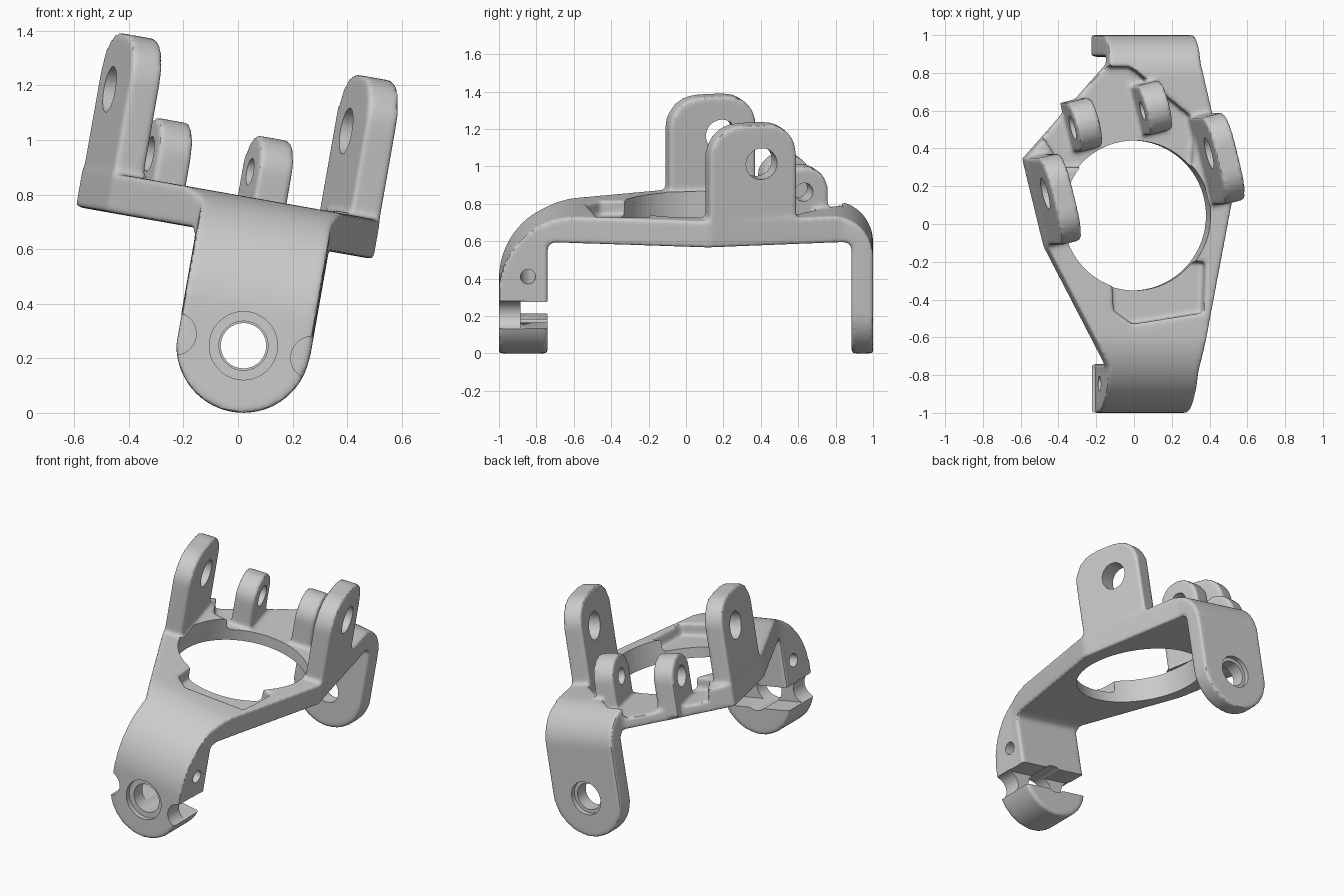
import bpy, bmesh
from math import radians, cos, sin
from mathutils import Matrix

if "Cube" in bpy.data.objects:
    bpy.data.objects.remove(bpy.data.objects["Cube"])

# Everything is modelled square to its pivot axis, then rolled 10 degrees about y.
ROLL = Matrix.Translation((0.02, 0, 0.246)) @ Matrix.Rotation(radians(10), 4, 'Y')
HINGE = Matrix.Rotation(radians(14), 4, 'Z')     # plan angle of the upright lugs


def arc(cx, cy, r, a0, a1, n=12):
    return [(cx + r * cos(radians(a0 + (a1 - a0) * i / n)),
             cy + r * sin(radians(a0 + (a1 - a0) * i / n))) for i in range(n + 1)]


def prism(name, pts, axis, a, b):
    """Extrude a 2D profile along an axis from a to b."""
    place = {'X': lambda p, t: (t, p[0], p[1]),
             'Y': lambda p, t: (p[0], t, p[1]),
             'Z': lambda p, t: (p[0], p[1], t)}[axis]
    bm = bmesh.new()
    lo = [bm.verts.new(place(p, a)) for p in pts]
    hi = [bm.verts.new(place(p, b)) for p in pts]
    bm.faces.new(lo)
    bm.faces.new(hi)
    for i in range(len(pts)):
        j = (i + 1) % len(pts)
        bm.faces.new((lo[i], lo[j], hi[j], hi[i]))
    bmesh.ops.recalc_face_normals(bm, faces=bm.faces)
    me = bpy.data.meshes.new(name)
    bm.to_mesh(me)
    bm.free()
    ob = bpy.data.objects.new(name, me)
    bpy.context.collection.objects.link(ob)
    return ob


def rod(cx, cy, r, axis, a, b):
    return prism("cutter", arc(cx, cy, r, 0, 352.5, 47), axis, a, b)


def modify(ob, kind, **settings):
    m = ob.modifiers.new(kind, kind)
    for key, value in settings.items():
        setattr(m, key, value)
    bpy.context.view_layer.objects.active = ob
    bpy.ops.object.modifier_apply(modifier=m.name)
    return ob


def boolean(ob, other, op='DIFFERENCE'):
    modify(ob, 'BOOLEAN', operation=op, solver='MANIFOLD', object=other)
    bpy.data.objects.remove(other)


# Frame: side profile cut by the plan outline and by the rounded leg ends
side = ([(-1, -0.5)] + arc(-0.58, 0.12, 0.42, 180, 90, 20)
        + arc(0.78, 0.32, 0.22, 90, 0) + [(1, -0.5), (0.885, -0.5)]
        + arc(0.845, 0.355, 0.04, 0, 90, 5) + arc(-0.70, 0.355, 0.04, 90, 180, 5)
        + [(-0.74, -0.5)])
frame = prism("bracket_frame", side, 'X', -1, 1)
plan = prism("plan", [(-0.243, -1.1), (0.243, -1.1), (0.243, -0.78), (0.415, 0.12),
                      (0.25, 0.84), (0.243, 1.1), (-0.243, 1.1), (-0.243, 0.85),
                      (-0.695, 0.345), (-0.58, -0.12), (-0.243, -0.76)], 'Z', -0.8, 0.9)
boolean(frame, plan, 'INTERSECT')
ends = prism("ends", arc(0, 0, 0.246, 180, 360, 32)
             + [(0.9, 0.03), (0.9, 1.2), (-0.9, 1.2), (-0.9, 0.03)], 'Y', -1.2, 1.2)
boolean(frame, ends, 'INTERSECT')

# Recesses in front of and behind the central opening
boolean(frame, prism("cutter", [(-0.24, -0.2), (-0.22, -0.46), (-0.12, -0.53),
                                (0.26, -0.47), (0.27, -0.2)], 'Z', 0.46, 0.8))
boolean(frame, prism("cutter", [(-0.13, 0.83), (0.22, 0.55), (0.2, 0.3),
                                (-0.5, 0.3), (-0.64, 0.53), (-0.33, 0.83)], 'Z', 0.465, 0.8))

# Tall side uprights and short rear ears: plan position, thickness, profile, hole
tall = ([(-0.284, 0.41), (0.192, 0.41)] + arc(0.031, 0.889, 0.161, 0, 90)
        + arc(-0.109, 0.875, 0.175, 90, 180))
short = [(-0.135, 0.415), (0.135, 0.415)] + arc(0, 0.633, 0.135, 0, 180, 24)
lugs = [("left_upright", -0.59, 0.175, 0.116, tall, 0.84, 0.085),
        ("right_upright", 0.29, 0.39, 0.116, tall, 0.84, 0.085),
        ("left_ear", -0.40, 0.525, 0.128, short, 0.632, 0.065),
        ("right_ear", -0.025, 0.615, 0.128, short, 0.632, 0.05)]
frame.select_set(True)
for name, u, v, thick, profile, h, r in lugs:
    ob = prism(name, profile, 'X', -thick / 2, thick / 2)
    ob.data.transform(Matrix.Translation((u, v, 0)) @ HINGE)
    ob.select_set(True)

# Fuse into one casting with softly rounded edges and fillets
bpy.context.view_layer.objects.active = frame
bpy.ops.object.join()
modify(frame, 'REMESH', mode='VOXEL', voxel_size=0.0105)
modify(frame, 'SMOOTH', factor=0.5, iterations=12)

# Central opening and the lug holes
boolean(frame, prism("cutter", arc(-0.1, 0.045, 0.397, 0, 355, 71), 'Z', 0.2, 0.545))
for name, u, v, thick, profile, h, r in lugs:
    hole = rod(0, h, r, 'X', -0.12, 0.12)
    hole.data.transform(Matrix.Translation((u, v, 0)) @ HINGE)
    boolean(frame, hole)

# Front leg: stepped pivot hole, clamp slot, side scallops and cross hole
boolean(frame, rod(0, 0, 0.125, 'Y', -1.1, -0.97))
boolean(frame, rod(0, 0, 0.09, 'Y', -1.05, -0.7))
boolean(frame, prism("cutter", [(-0.5, -0.073), (0.5, -0.073), (0.5, 0.073), (-0.5, 0.073)],
                     'Y', -0.885, -0.6))
for s in (-1, 1):
    boolean(frame, rod(s * 0.255, 0, 0.078, 'Y', -1.1, -0.86))
boolean(frame, rod(-0.845, 0.21, 0.04, 'X', -0.5, 0.5))

# Rear leg: stepped pivot hole
boolean(frame, rod(0, 0, 0.105, 'Y', 0.97, 1.1))
boolean(frame, rod(0, 0, 0.083, 'Y', 0.8, 1.05))

# Roll into place and smooth
frame.data.transform(ROLL)
bpy.ops.object.select_all(action='DESELECT')
frame.select_set(True)
bpy.context.view_layer.objects.active = frame
bpy.ops.object.shade_smooth_by_angle(angle=radians(35))
